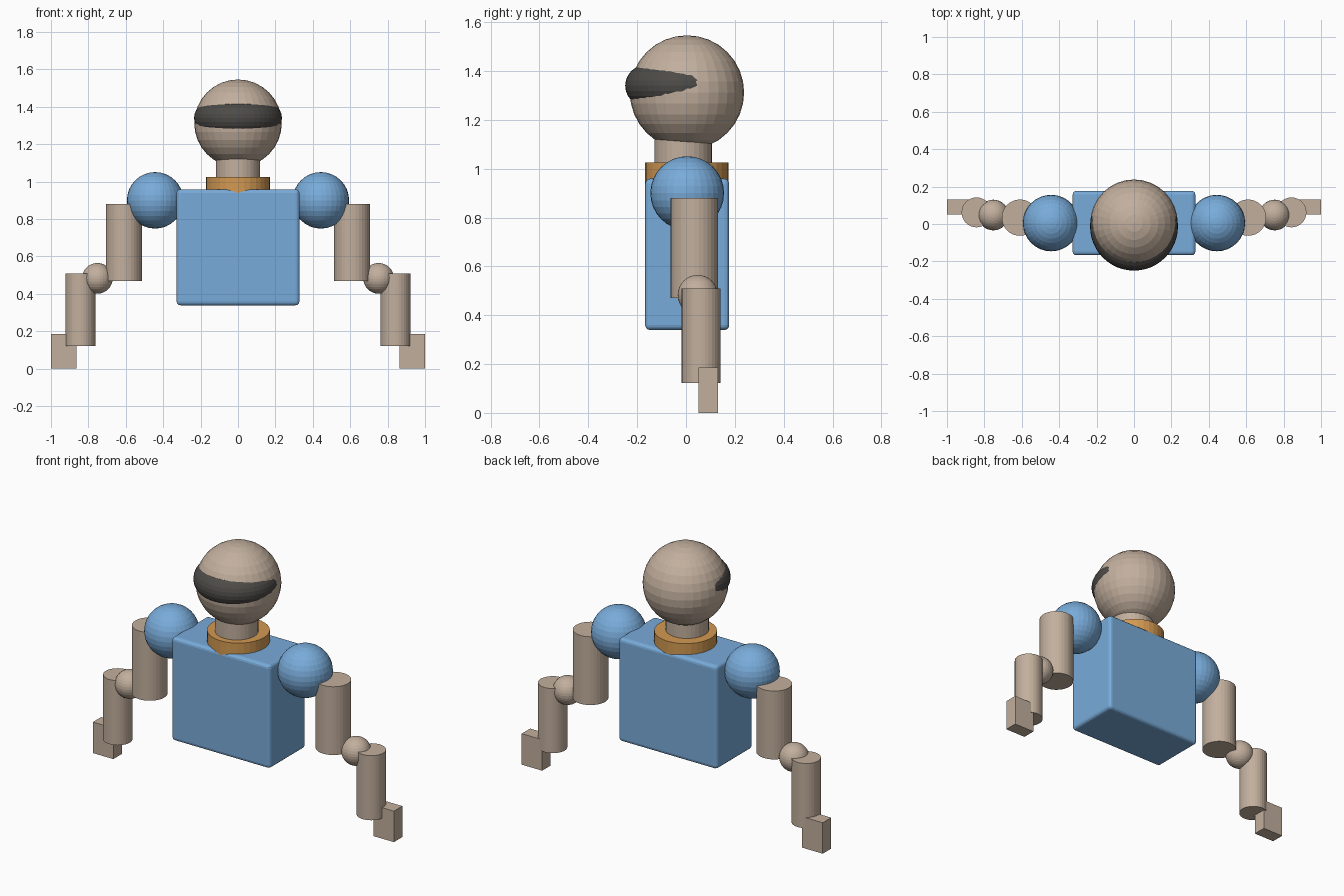
import bpy

if "Cube" in bpy.data.objects:
    bpy.data.objects.remove(bpy.data.objects["Cube"])


def material(name, rgb):
    m = bpy.data.materials.new(name)
    m.diffuse_color = (*rgb, 1.0)
    m.use_nodes = True
    m.node_tree.nodes["Principled BSDF"].inputs["Base Color"].default_value = m.diffuse_color
    return m


TAN = material("tan", (0.54, 0.43, 0.34))
BLUE = material("blue", (0.19, 0.41, 0.70))
GOLD = material("gold", (0.65, 0.32, 0.085))
DARK = material("charcoal", (0.075, 0.07, 0.064))


def finish(name, mat):
    ob = bpy.context.object
    ob.name = name
    ob.data.materials.append(mat)
    return ob


def ball(name, mat, centre, radius):
    bpy.ops.mesh.primitive_uv_sphere_add(segments=32, ring_count=16, radius=radius, location=centre)
    return finish(name, mat)


def cylinder(name, mat, x, y, z0, z1, radius):
    bpy.ops.mesh.primitive_cylinder_add(vertices=32, radius=radius, depth=z1 - z0,
                                        location=(x, y, (z0 + z1) / 2))
    return finish(name, mat)


def box(name, mat, centre, size):
    bpy.ops.mesh.primitive_cube_add(size=1, location=centre)
    ob = finish(name, mat)
    ob.scale = size
    bpy.ops.object.transform_apply(location=False, rotation=False, scale=True)
    return ob


# Torso with softened edges
torso = box("torso", BLUE, (0, 0.005, 0.649), (0.656, 0.344, 0.62))
bevel = torso.modifiers.new("soft_edges", "BEVEL")
bevel.width = 0.02
bevel.segments = 3

# Collar, neck and head
cylinder("collar", GOLD, 0, 0.004, 0.92, 1.025, 0.171)
cylinder("neck", TAN, 0, -0.012, 0.96, 1.16, 0.118)
ball("head", TAN, (0, 0.004, 1.312), 0.234)

# Visor: a ring pushed forward so only its front half shows on the head
bpy.ops.mesh.primitive_torus_add(major_segments=48, minor_segments=24, major_radius=0.15,
                                 minor_radius=0.085, location=(0, -0.014, 1.34))
finish("visor", DARK)

# Arms, mirrored left and right
for side, s in (("right", 1), ("left", -1)):
    ball(side + "_shoulder", BLUE, (s * 0.443, 0.005, 0.90), 0.151)
    cylinder(side + "_upper_arm", TAN, s * 0.61, 0.034, 0.47, 0.88, 0.097)
    ball(side + "_elbow", TAN, (s * 0.752, 0.048, 0.483), 0.082)
    cylinder(side + "_forearm", TAN, s * 0.842, 0.062, 0.122, 0.51, 0.08)
    box(side + "_hand", TAN, (s * 0.932, 0.091, 0.093), (0.136, 0.08, 0.186))
